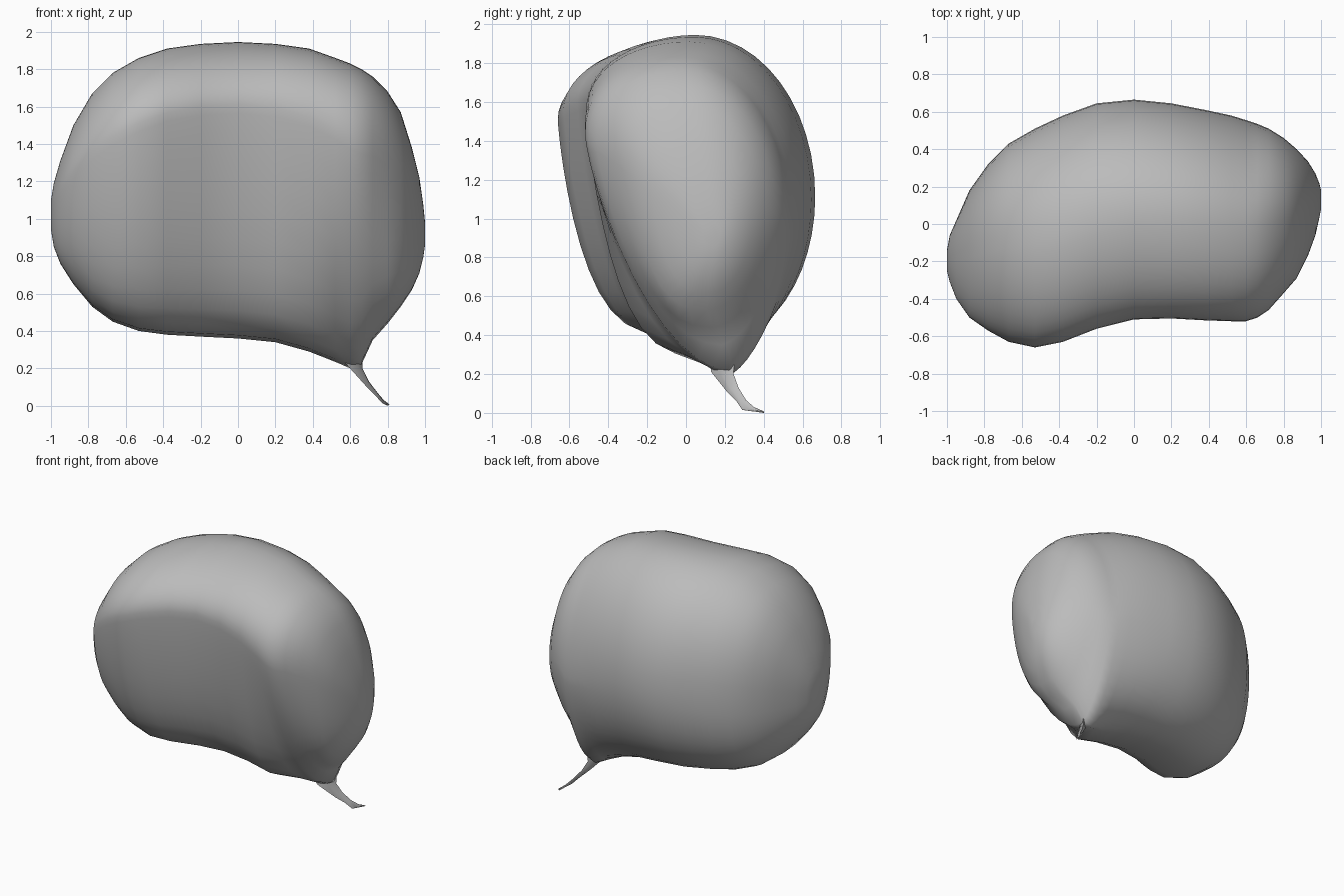
import bpy, bmesh, math
from mathutils import Vector

cube = bpy.data.objects.get("Cube")
if cube:
    bpy.data.objects.remove(cube, do_unlink=True)

grey = bpy.data.materials.new("plain grey")
grey.use_nodes = True
colour = (0.5, 0.5, 0.5, 1)
grey.diffuse_color = colour
grey.node_tree.nodes["Principled BSDF"].inputs["Base Color"].default_value = colour


def loft(name, rings):
    """Skin a list of equal rings of points and close both ends."""
    bm = bmesh.new()
    rows = [[bm.verts.new(p) for p in ring] for ring in rings]
    count = len(rows[0])
    for a, b in zip(rows, rows[1:]):
        for i in range(count):
            j = (i + 1) % count
            bm.faces.new((a[i], a[j], b[j], b[i]))
    for row in (rows[0], rows[-1]):
        bm.faces.new(row)
    bmesh.ops.recalc_face_normals(bm, faces=bm.faces)
    mesh = bpy.data.meshes.new(name)
    bm.to_mesh(mesh)
    bm.free()
    obj = bpy.data.objects.new(name, mesh)
    bpy.context.collection.objects.link(obj)
    mesh.materials.append(grey)
    bpy.ops.object.select_all(action="DESELECT")
    obj.select_set(True)
    bpy.context.view_layer.objects.active = obj
    bpy.ops.object.shade_smooth_by_angle(angle=math.radians(50))
    return obj


def power(value, exponent):
    return max(value, 0) ** exponent


def body_ring(x, top, bottom, front, back, steps=12):
    """Egg-shaped section made of four rounded quarters."""
    mid_y, half_y = (front + back) / 2, (back - front) / 2
    mid_z, half_z = (top + bottom) / 2, (top - bottom) / 2
    pull = math.exp(-((x - 0.62) / 0.16) ** 2)   # draws the underside to the tail
    end = x ** 4                                 # rounds the sections off at both ends
    top_y = mid_y - 0.05 * half_y
    low_y = mid_y + 0.12 * half_y + 0.15 * pull
    front_z = mid_z + (0.58 - 0.2 * x * x) * half_z
    back_z = mid_z - 0.05 * half_z
    brow = 1.05 - 0.25 * max(x, 0)
    full = 1 + 0.2 * min(x, 0)
    # pole y, pole z, side y, side z, y exponent, z exponent, reversed
    quarters = [
        (top_y, top, front, front_z, brow, brow, False),
        (low_y, bottom, front, front_z,
         0.54 + 0.25 * end + 0.55 * pull, 1.6 - 0.5 * end, True),
        (low_y, bottom, back, back_z, full + 0.4 * pull, full + 0.3 * pull, False),
        (top_y, top, back, back_z, full, full, True),
    ]
    ring = []
    for pole_y, pole_z, side_y, side_z, ey, ez, reverse in quarters:
        for k in range(steps):
            t = (steps - k if reverse else k) / steps * math.pi / 2
            ring.append((x, pole_y + (side_y - pole_y) * power(math.sin(t), ey),
                         side_z + (pole_z - side_z) * power(math.cos(t), ez)))
    return ring


# Body: stations of x, top, bottom, front, back
stations = [
    (-1, 1.1, 0.94, -0.25, -0.14),
    (-0.985, 1.19, 0.85, -0.31, -0.06),
    (-0.95, 1.31, 0.76, -0.4, 0.02),
    (-0.88, 1.5, 0.65, -0.5, 0.18),
    (-0.78, 1.67, 0.53, -0.57, 0.32),
    (-0.67, 1.78, 0.45, -0.63, 0.43),
    (-0.53, 1.86, 0.4, -0.66, 0.51),
    (-0.38, 1.91, 0.38, -0.63, 0.58),
    (-0.2, 1.935, 0.37, -0.56, 0.645),
    (0, 1.945, 0.36, -0.51, 0.665),
    (0.2, 1.935, 0.34, -0.505, 0.645),
    (0.38, 1.91, 0.29, -0.515, 0.61),
    (0.52, 1.86, 0.235, -0.52, 0.58),
    (0.6, 1.83, 0.2, -0.52, 0.555),
    (0.66, 1.8, 0.22, -0.5, 0.535),
    (0.72, 1.76, 0.35, -0.46, 0.51),
    (0.8, 1.68, 0.44, -0.37, 0.46),
    (0.87, 1.57, 0.53, -0.29, 0.4),
    (0.93, 1.38, 0.62, -0.17, 0.335),
    (0.97, 1.22, 0.71, -0.06, 0.27),
    (0.99, 1.08, 0.79, 0.03, 0.22),
    (1, 0.98, 0.86, 0.08, 0.18),
]
loft("body", [body_ring(*s) for s in stations])

# Tail: a thin twisted strip tapering to the tip, given by its two edges
edges = [
    ((0.54, 0.12, 0.27), (0.67, 0.25, 0.32)),
    ((0.59, 0.13, 0.21), (0.665, 0.245, 0.2)),
    ((0.68, 0.21, 0.11), (0.7, 0.27, 0.13)),
    ((0.73, 0.26, 0.06), (0.75, 0.31, 0.065)),
    ((0.77, 0.29, 0.015), (0.78, 0.35, 0.03)),
    ((0.8, 0.4, 0), (0.81, 0.4, 0.008)),
]
tail = []
for n, (a, b) in enumerate(edges):
    a, b = Vector(a), Vector(b)
    thick = Vector((0.6, -0.5, 0.2)) * 0.03 * (1 - n / 5.5)
    middle = (a + b) / 2
    tail.append([a, middle - thick, b, middle + thick])
loft("tail", tail)
